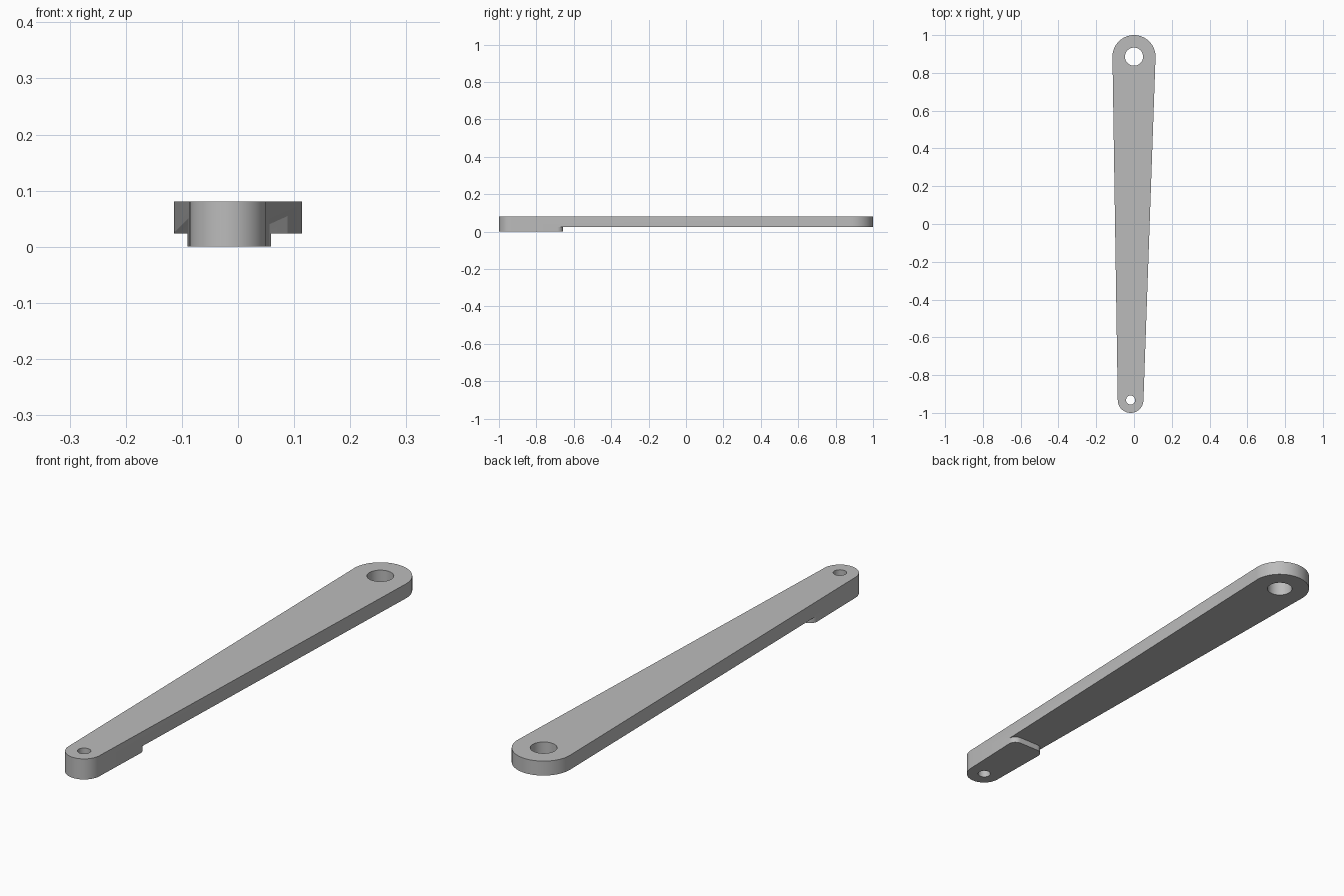
import bpy, bmesh
from math import pi, sin, cos, asin, atan2, hypot

if "Cube" in bpy.data.objects:
    bpy.data.objects.remove(bpy.data.objects["Cube"])

TOP, STEP = 0.081, 0.024            # full thickness, underside of the thin part
BIG = (0.0, 0.886, 0.114)           # x, y, radius of the wide end
SMALL = (-0.018, -0.932, 0.068)     # x, y, radius of the narrow end
PAD_END, CORNER = -0.657, 0.032     # end of the thick pad and its corner radius


def arc(x, y, r, start, end, steps):
    return [(x + r * cos(start + (end - start) * i / steps),
             y + r * sin(start + (end - start) * i / steps)) for i in range(steps + 1)]


def prism(name, outline, z0, z1):
    bm = bmesh.new()
    face = bm.faces.new([bm.verts.new((x, y, z0)) for x, y in outline])
    new = bmesh.ops.extrude_face_region(bm, geom=[face])["geom"]
    bmesh.ops.translate(bm, vec=(0, 0, z1 - z0),
                        verts=[v for v in new if isinstance(v, bmesh.types.BMVert)])
    bmesh.ops.recalc_face_normals(bm, faces=bm.faces)
    mesh = bpy.data.meshes.new(name)
    bm.to_mesh(mesh)
    bm.free()
    obj = bpy.data.objects.new(name, mesh)
    bpy.context.collection.objects.link(obj)
    return obj


def cut(target, cutter):
    cutter.hide_render = True
    mod = target.modifiers.new("cut", 'BOOLEAN')
    mod.operation, mod.solver, mod.object = 'DIFFERENCE', 'EXACT', cutter
    bpy.context.view_layer.objects.active = target
    bpy.ops.object.modifier_apply(modifier=mod.name)
    bpy.data.objects.remove(cutter)


# Tapered arm: two round ends joined by tangent lines
dx, dy = BIG[0] - SMALL[0], BIG[1] - SMALL[1]
axis = atan2(dy, dx)
lean = asin((BIG[2] - SMALL[2]) / hypot(dx, dy))
half = pi / 2 + lean
big_arc = arc(*BIG, axis - half, axis + half, 48)
small_arc = arc(*SMALL, axis + half, axis + 2 * pi - half, 40)
arm = prism("lever_arm", big_arc + small_arc, 0, TOP)


# Thin the underside, leaving a pad with rounded corners at the narrow end
def edge_x(p, q, y):
    return p[0] + (q[0] - p[0]) * (y - p[1]) / (q[1] - p[1])


y = PAD_END - CORNER
left = edge_x(big_arc[-1], small_arc[0], y)
right = edge_x(big_arc[0], small_arc[-1], y)
relief = ([(0.3, 1.2), (-0.3, 1.2), (-0.3, y)]
          + arc(left + CORNER, y, CORNER, pi, pi / 2, 10)
          + arc(right - CORNER, y, CORNER, pi / 2, 0, 10) + [(0.3, y)])
cut(arm, prism("relief_cutter", relief, -0.1, STEP))

# Pivot holes
for (x, y, _), r in ((BIG, 0.048), (SMALL, 0.024)):
    cut(arm, prism("hole_cutter", arc(x, y, r, 0, 2 * pi, 40)[:-1], -0.1, 0.2))

# Material and shading
mat = bpy.data.materials.new("plain_grey")
mat.use_nodes = True
grey = (0.5, 0.5, 0.5, 1)
mat.diffuse_color = grey
mat.node_tree.nodes["Principled BSDF"].inputs["Base Color"].default_value = grey
arm.data.materials.clear()
arm.data.materials.append(mat)
bpy.ops.object.select_all(action='DESELECT')
arm.select_set(True)
bpy.context.view_layer.objects.active = arm
bpy.ops.object.shade_smooth_by_angle(angle=pi / 6)
